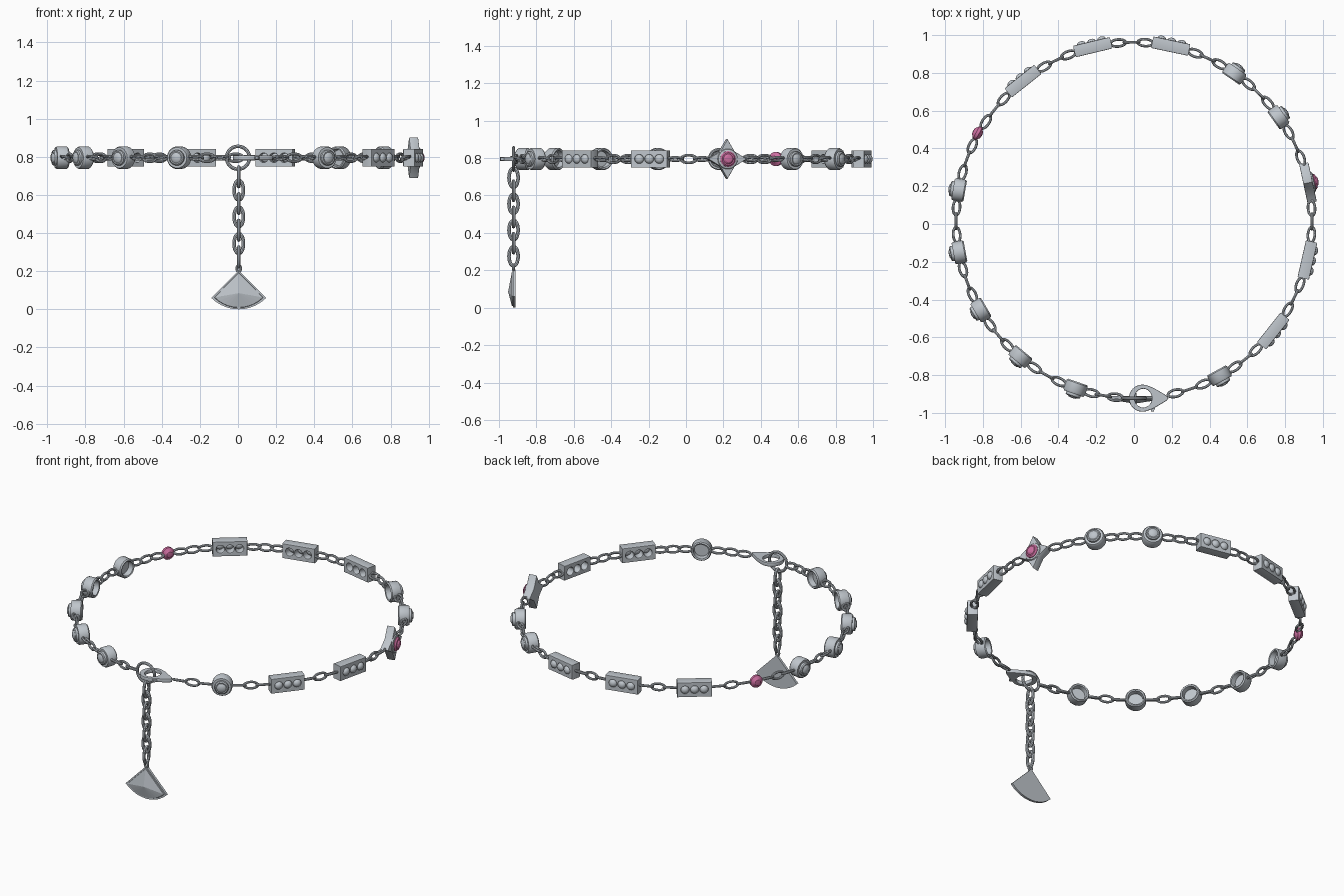
import bpy, bmesh, math
from math import sin, cos, pi, radians
from mathutils import Matrix, Vector

cube = bpy.data.objects.get("Cube")
if cube:
    bpy.data.objects.remove(cube, do_unlink=True)


def material(name, color):
    m = bpy.data.materials.new(name)
    m.use_nodes = True
    m.diffuse_color = color
    m.node_tree.nodes["Principled BSDF"].inputs["Base Color"].default_value = color
    return m


SILVER = material("silver", (0.52, 0.56, 0.60, 1))
PINK = material("pink", (0.62, 0.16, 0.36, 1))
R, CY, CZ = 0.942, 0.02, 0.795      # bracelet circle
FRONT_Y, HANG_X = -0.922, 0.004     # hanging chain line
parts = []


def add(name, mesh, matrix=Matrix(), mat=SILVER):
    ob = bpy.data.objects.new(name, mesh)
    if not mesh.materials:
        mesh.materials.append(mat)
    bpy.context.collection.objects.link(ob)
    ob.matrix_world = matrix
    parts.append(ob)
    return ob


def finish(bm, name):
    bmesh.ops.recalc_face_normals(bm, faces=bm.faces)
    mesh = bpy.data.meshes.new(name)
    bm.to_mesh(mesh)
    bm.free()
    return mesh


def oval(rx, ry, x=0.0, n=24):
    return [(x + rx * cos(2 * pi * i / n), ry * sin(2 * pi * i / n)) for i in range(n)]


def plate(name, loops, half, bevel):
    """Flat outline with holes, thickened and rounded at its edges."""
    cu = bpy.data.curves.new(name, 'CURVE')
    cu.dimensions, cu.fill_mode = '2D', 'BOTH'
    cu.extrude, cu.bevel_depth, cu.offset = half - bevel, bevel, -bevel
    cu.bevel_resolution = 1
    for loop in loops:
        sp = cu.splines.new('POLY')
        sp.points.add(len(loop) - 1)
        for p, (x, y) in zip(sp.points, loop):
            p.co = (x, y, 0, 1)
        sp.use_cyclic_u = True
    ob = bpy.data.objects.new(name, cu)
    bpy.context.collection.objects.link(ob)
    dg = bpy.context.evaluated_depsgraph_get()
    mesh = bpy.data.meshes.new_from_object(ob.evaluated_get(dg))
    bpy.data.objects.remove(ob, do_unlink=True)
    bpy.data.curves.remove(cu)
    mesh.materials.clear()
    return mesh


def lathe(name, profile, n=28):
    bm = bmesh.new()
    vs = [bm.verts.new((r, 0, z)) for r, z in profile]
    es = [bm.edges.new(pair) for pair in zip(vs, vs[1:])]
    bmesh.ops.spin(bm, geom=vs + es, axis=(0, 0, 1), cent=(0, 0, 0), angle=2 * pi, steps=n)
    bmesh.ops.remove_doubles(bm, verts=bm.verts, dist=1e-5)
    return finish(bm, name)


def loop_mesh(name, length, width, wire, n=20, m=8):
    """Oval wire loop lying in its local xy plane, long in x."""
    a, b = length / 2 - wire, width / 2 - wire
    bm = bmesh.new()
    rings = []
    for i in range(n):
        t = 2 * pi * i / n
        c = Vector((a * cos(t), b * sin(t), 0))
        d = Vector((b * cos(t), a * sin(t), 0)).normalized()
        rings.append([bm.verts.new(c + wire * (d * cos(2 * pi * j / m) + Vector((0, 0, sin(2 * pi * j / m)))))
                      for j in range(m)])
    for i in range(n):
        p, q = rings[i], rings[(i + 1) % n]
        for j in range(m):
            k = (j + 1) % m
            bm.faces.new((p[j], q[j], q[k], p[k]))
    return finish(bm, name)


def on_ring(deg, roll=0.0):
    """Local x along the ring, y up, z outward; roll turns about the ring direction."""
    a = radians(deg)
    out, up = Vector((cos(a), sin(a), 0)), Vector((0, 0, 1))
    rot = Matrix((up.cross(out), up, out)).transposed().to_4x4()
    m = Matrix.Translation(out * R + Vector((0, CY, CZ))) @ rot
    return m @ Matrix.Rotation(radians(roll), 4, 'X')


# Bar: block with three open settings, each closed by a dome on the outside
dome_x = (-0.055, 0, 0.055)
holes = [oval(0.024, 0.024, x) for x in dome_x]
block = plate("bar", [[(-0.1, -0.046), (0.1, -0.046), (0.1, 0.046), (-0.1, 0.046)]] + holes, 0.031, 0.004)
bm = bmesh.new()
bm.from_mesh(block)
for x in dome_x:
    bmesh.ops.create_uvsphere(bm, u_segments=20, v_segments=10, radius=0.025,
                              matrix=Matrix.Translation((x, 0, 0.025)) @ Matrix.Diagonal((1, 1, 0.8, 1)))
bar = finish(bm, "bar")

# Round bezel: cup hollow on the inside, stepped dome outside
bezel = lathe("bezel", [(0, 0), (0.042, 0), (0.045, -0.032), (0.053, -0.035), (0.059, -0.028),
                        (0.06, 0.02), (0.054, 0.03), (0.041, 0.03), (0.04, 0.042),
                        (0.034, 0.047), (0.028, 0.046), (0.018, 0.053), (0, 0.055)])
gem = lathe("gem", [(0, -0.027), (0.018, -0.024), (0.027, -0.015), (0.038, -0.008), (0.038, 0.008),
                    (0.027, 0.015), (0.018, 0.024), (0, 0.027)], 20)

# Star setting
star_points = [(r * cos(i * pi / 4), r * sin(i * pi / 4)) for i, r in enumerate((0.106, 0.056) * 4)]
star = plate("star", [star_points], 0.025, 0.004)
star_rim = lathe("star_rim", [(0.04, 0.02), (0.042, 0.034), (0.052, 0.031), (0.057, 0.02)])
star_dome = lathe("star_dome", [(0, 0.015), (0.042, 0.015), (0.042, 0.037), (0.034, 0.046),
                                (0.027, 0.046), (0.018, 0.054), (0, 0.057)])

# Placement around the ring: angle, half length along it
layout = []
for deg in (78.1, 103.4, 128.6, 321.5, 347.1):
    add("bar", bar, on_ring(deg))
    layout.append((deg, 0.1))
for deg in (35.5, 55.6, 170.2, 190.4, 210.4, 230.2, 250.8, 298.8):
    add("round_bezel", bezel, on_ring(deg))
    layout.append((deg, 0.057))
add("pink_bead", gem, on_ring(150.9) @ Matrix.Translation((0, 0, 0.006)), PINK)
layout.append((150.9, 0.035))
add("star_setting", star, on_ring(12.1))
add("star_rim", star_rim, on_ring(12.1))
add("star_stone", star_dome, on_ring(12.1), PINK)
layout.append((12.1, 0.1))
layout.append((273.5, 0.125))     # room for the clasp
layout.sort()

# Three links between neighbours: tilted flat, upright, tilted flat
link = loop_mesh("chain_link", 0.096, 0.056, 0.0075)
for (a, ha), (b, hb) in zip(layout, layout[1:] + [(layout[0][0] + 360, layout[0][1])]):
    start, end = a + math.degrees(ha / R), b - math.degrees(hb / R)
    for i, roll in enumerate((65, 0, 65)):
        add("chain_link", link, on_ring(start + (end - start) * (2 * i + 1) / 6, roll))

# Clasp: flat teardrop with an eye, plus its lever
eye_x = 0.045
drop = [(eye_x + 0.072 * cos(radians(t)), 0.072 * sin(radians(t))) for t in range(75, 286, 15)]
taper = [(0.095, 0.058), (0.125, 0.042), (0.155, 0.024), (0.174, 0.012), (0.182, 0)]
drop += [(x, -y) for x, y in taper] + taper[-2::-1]
clasp = plate("clasp", [drop, oval(0.046, 0.05, eye_x + 0.004)], 0.012, 0.004)
add("clasp", clasp, Matrix.Translation((0, FRONT_Y, CZ)))
lever = plate("clasp_lever", [[(-0.015, -0.008), (0.015, -0.008), (0.006, 0.012), (-0.006, 0.012)]], 0.008, 0.002)
add("clasp_lever", lever, Matrix.Translation((0.098, FRONT_Y - 0.059, CZ)) @ Matrix.Rotation(pi, 4, 'Z'))

# Jump ring through the clasp
upright = Matrix.Rotation(pi / 2, 4, 'X')
jump = loop_mesh("jump_ring", 0.138, 0.138, 0.009, 32)
add("jump_ring", jump, Matrix.Translation((0, FRONT_Y, CZ)) @ upright)

# Hanging chain, links turned a quarter each time
long_link = loop_mesh("pendant_link", 0.122, 0.068, 0.0095)
for i in range(7):
    m = Matrix.Translation((HANG_X, FRONT_Y, 0.695 - 0.07 * i)) @ Matrix.Rotation(pi / 2, 4, 'Y')
    add("pendant_link", long_link, m @ Matrix.Rotation(pi / 2 * (i % 2), 4, 'X'))
small = loop_mesh("pendant_eye", 0.046, 0.036, 0.007)
add("pendant_eye", small, Matrix.Translation((HANG_X, FRONT_Y, 0.214)) @ upright @ Matrix.Rotation(pi / 2, 4, 'Z'))

# Fan pendant: flat back, thin rim, raised faceted front
outline = [(0, 0.205)] + [(0.203 * sin(radians(t)), 0.203 - 0.203 * cos(radians(t))) for t in range(-45, 46, 9)]
bm = bmesh.new()


def fan_loop(scale, y):
    return [bm.verts.new((x * scale, y, 0.085 + (z - 0.085) * scale)) for x, z in outline]


back, edge, inner = fan_loop(1, -0.911), fan_loop(1, -0.926), fan_loop(0.9, -0.926)
raised = fan_loop(0.88, -0.931)
peak = bm.verts.new((0, -0.951, 0.085))
bm.faces.new(back)
for i in range(len(outline)):
    k = (i + 1) % len(outline)
    for outer, nxt in ((back, edge), (edge, inner), (inner, raised)):
        bm.faces.new((outer[i], outer[k], nxt[k], nxt[i]))
    bm.faces.new((raised[i], raised[k], peak))
add("fan_pendant", finish(bm, "fan_pendant"), Matrix.Translation((HANG_X, 0, 0)))

# Smooth rounded parts, keep edges crisp; the fan stays faceted
bpy.ops.object.select_all(action='DESELECT')
for ob in parts[:-1]:
    ob.select_set(True)
bpy.context.view_layer.objects.active = parts[0]
bpy.ops.object.shade_smooth_by_angle(angle=radians(32))
